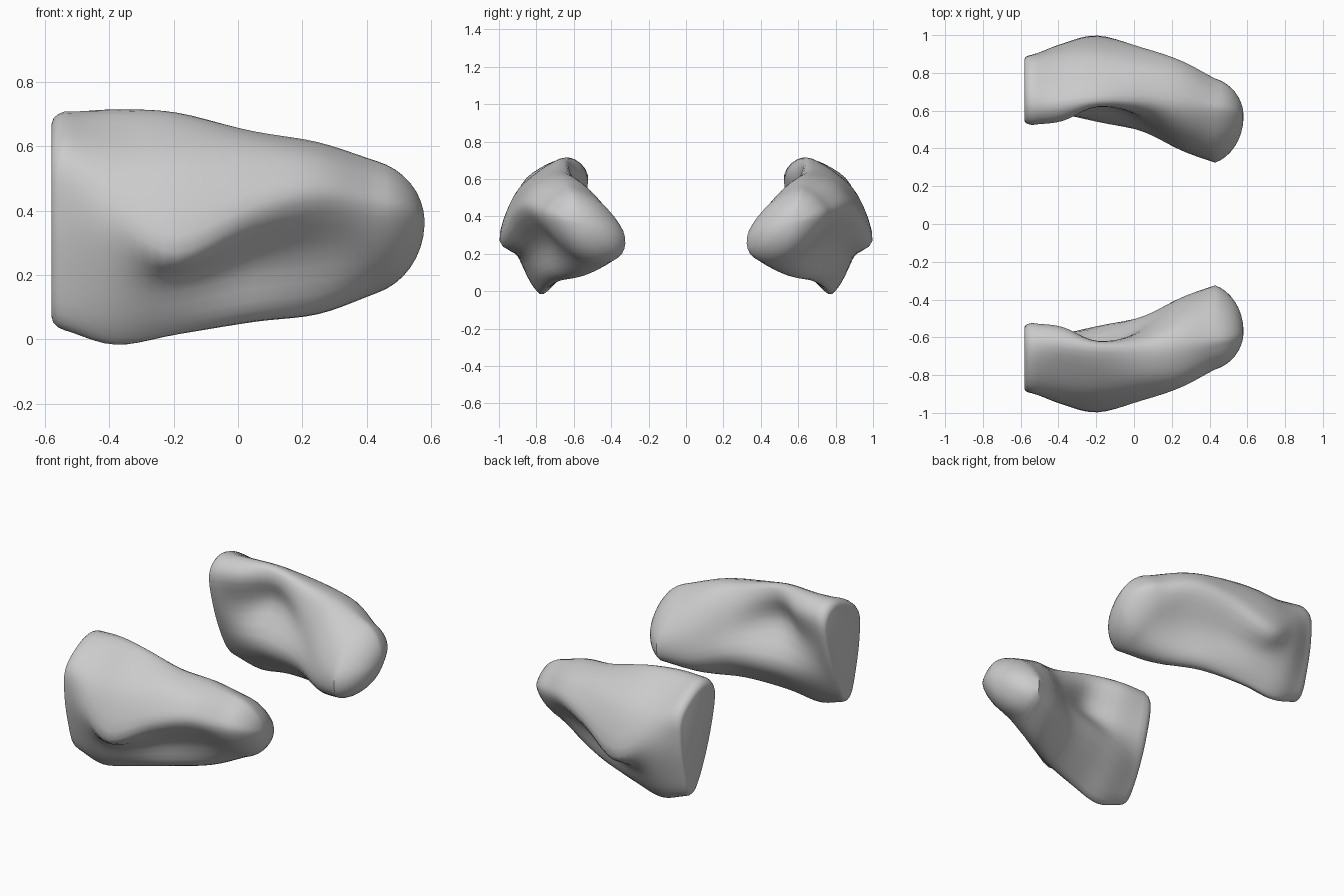
import bpy, bmesh, math
from mathutils import Vector

if "Cube" in bpy.data.objects:
    bpy.data.objects.remove(bpy.data.objects["Cube"])

# Cross-sections (distance from centre plane, height), running from the top
# over the outer ridge, undercut, base, inner bulge and inner hollow.
SECTIONS = [
    (-0.54, [(.61, .705), (.74, .68), (.88, .57), (.89, .39), (.85, .19),
             (.80, .05), (.73, .045), (.64, .2), (.56, .42), (.525, .62)]),
    (-0.38, [(.63, .715), (.765, .65), (.90, .53), (.955, .36), (.89, .17),
             (.81, .015), (.74, .0), (.585, .22), (.60, .44), (.545, .63)]),
    (-0.19, [(.655, .705), (.79, .64), (.92, .51), (.997, .27), (.87, .18),
             (.79, .05), (.72, .03), (.54, .25), (.66, .47), (.62, .63)]),
    (0.05, [(.65, .645), (.785, .615), (.88, .525), (.93, .38), (.79, .24),
            (.74, .09), (.65, .065), (.49, .235), (.54, .41), (.58, .56)]),
    (0.25, [(.62, .61), (.74, .59), (.825, .53), (.86, .43), (.73, .27),
            (.65, .11), (.54, .085), (.40, .19), (.41, .36), (.505, .53)]),
    (0.43, [(.59, .55), (.66, .54), (.73, .49), (.77, .41), (.70, .28),
            (.58, .17), (.45, .145), (.342, .20), (.335, .32), (.45, .47)]),
]


def spline(a, b, c, d, t):
    return 0.5 * (2 * b + (c - a) * t + (2 * a - 5 * b + 4 * c - d) * t * t
                  + (3 * b - a - 3 * c + d) * t ** 3)


def smooth_loop(x, pts, steps=4):
    p = [Vector((x, d, z)) for d, z in pts]
    n = len(p)
    return [spline(p[i - 1], p[i], p[(i + 1) % n], p[(i + 2) % n], k / steps)
            for i in range(n) for k in range(steps)]


def shrink(ring, x, s, centre):
    return [Vector((x, centre[0] + (v.y - centre[0]) * s,
                    centre[1] + (v.z - centre[1]) * s)) for v in ring]


# Body rings, interpolated along the length
keys = [smooth_loop(x, pts) for x, pts in SECTIONS]
rings = []
last = len(keys) - 1
for i in range(last):
    before = keys[i - 1] if i else [2 * a - b for a, b in zip(keys[0], keys[1])]
    after = keys[i + 2] if i + 2 <= last else [
        2 * a - b for a, b in zip(keys[last], keys[last - 1])]
    for k in range(5):
        rings.append([spline(*q, k / 5)
                      for q in zip(before, keys[i], keys[i + 1], after)])
rings.append(keys[-1])

# Flat rear end with a rounded rim
for x, s in ((-0.56, .975), (-0.574, .935), (-0.58, .88)):
    rings.insert(0, shrink(keys[0], x, s, (.71, .38)))

# Domed front tip, starting part-way round the dome so it flows from the body
start = 0.3
for k in range(1, 9):
    a = start + (math.pi / 2 - start) * k / 8.3
    t = (math.sin(a) - math.sin(start)) / (1 - math.sin(start))
    rings.append(shrink(keys[-1], 0.43 + 0.15 * t,
                        math.cos(a) / math.cos(start), (.57, .365)))

# Skin the rings
bm = bmesh.new()
loops = [[bm.verts.new(v) for v in ring] for ring in rings]
n = len(loops[0])
for a, b in zip(loops, loops[1:]):
    for j in range(n):
        bm.faces.new((a[j], a[(j + 1) % n], b[(j + 1) % n], b[j]))
bm.faces.new(loops[0])
bm.faces.new(loops[-1])
bmesh.ops.recalc_face_normals(bm, faces=bm.faces)
mesh = bpy.data.meshes.new("twisted_pads")
bm.to_mesh(mesh)
bm.free()
pads = bpy.data.objects.new("twisted_pads", mesh)
bpy.context.collection.objects.link(pads)

# Mirrored partner on the front side
mirror = pads.modifiers.new("mirror", 'MIRROR')
mirror.use_axis = (False, True, False)
mirror.use_mirror_merge = False

bpy.context.view_layer.objects.active = pads
pads.select_set(True)
bpy.ops.object.shade_smooth_by_angle(angle=math.radians(40))
